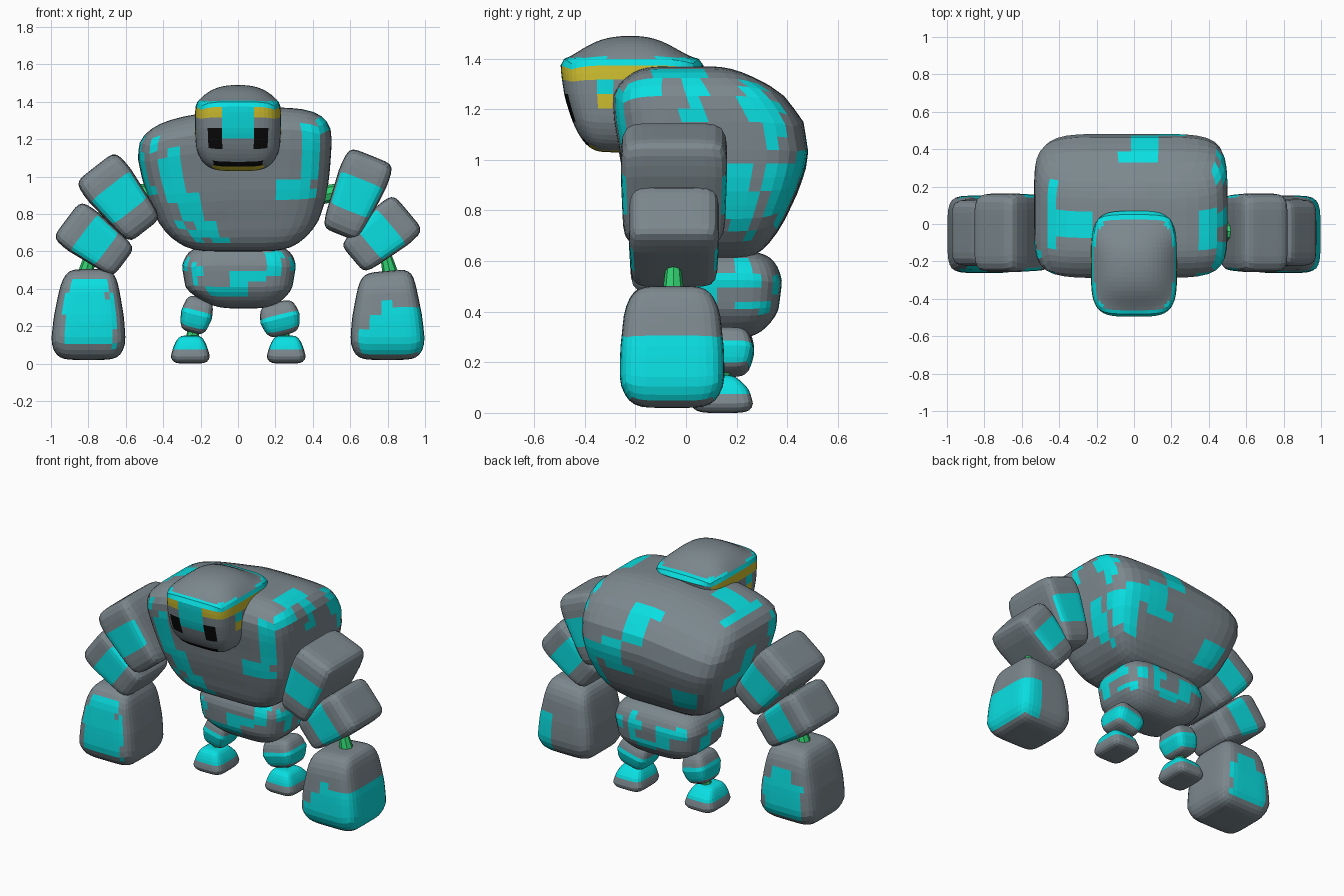
import bpy, bmesh, math
from mathutils import Vector

if "Cube" in bpy.data.objects:
    bpy.data.objects.remove(bpy.data.objects["Cube"])

COLOURS = {"grey": (.20, .245, .27), "cyan": (.003, .74, .76), "yellow": (.62, .52, .03),
           "black": (.003, .003, .003), "green": (.03, .62, .16)}
MATS = {}
for key, rgb in COLOURS.items():
    MATS[key] = bpy.data.materials.new(key)
    MATS[key].diffuse_color = (*rgb, 1)
KEYS = list(COLOURS)
# face name -> (axis, sign, u axis, v axis)
SIDES = {"left": (0, -1, 1, 2), "right": (0, 1, 1, 2), "front": (1, -1, 0, 2),
         "back": (1, 1, 0, 2), "bottom": (2, -1, 0, 1), "top": (2, 1, 0, 1)}


def lerp_rows(rows, z):
    for a, b in zip(rows, rows[1:]):
        if z <= b[0] + 1e-6:
            t = (z - a[0]) / (b[0] - a[0])
            return [p + (q - p) * t for p, q in zip(a[1:], b[1:])]
    return rows[-1][1:]


def block(name, rows, n=10, k=5, patches=(), warp=None, loc=(0, 0, 0), tilt=0):
    """Rounded gridded box; rows are (z, x0, x1, y0, y1), patches (colour, side, u0, u1, v0, v1)."""
    bm = bmesh.new()
    for axis, sign, ua, va in SIDES.values():
        grid = []
        for i in range(n + 1):
            line = []
            for j in range(n + 1):
                p = Vector((0, 0, 0))
                p[axis], p[ua], p[va] = sign, 2 * i / n - 1, 2 * j / n - 1
                p /= sum(abs(c) ** k for c in p) ** (1 / k)
                z = rows[0][0] + (p.z + 1) / 2 * (rows[-1][0] - rows[0][0])
                x0, x1, y0, y1 = lerp_rows(rows, z)
                v = Vector(((x0 + x1 + p.x * (x1 - x0)) / 2, (y0 + y1 + p.y * (y1 - y0)) / 2, z))
                line.append(bm.verts.new(warp(v) if warp else v))
            grid.append(line)
        for i in range(n):
            for j in range(n):
                f = bm.faces.new((grid[i][j], grid[i + 1][j], grid[i + 1][j + 1], grid[i][j + 1]))
                c = f.calc_center_median()
                for col, side, u0, u1, v0, v1 in patches:
                    if SIDES[side][:2] == (axis, sign) and u0 < c[ua] < u1 and v0 < c[va] < v1:
                        f.material_index = KEYS.index(col)
    bmesh.ops.remove_doubles(bm, verts=bm.verts, dist=1e-5)
    bmesh.ops.recalc_face_normals(bm, faces=bm.faces)
    me = bpy.data.meshes.new(name)
    bm.to_mesh(me)
    bm.free()
    for key in KEYS:
        me.materials.append(MATS[key])
    ob = bpy.data.objects.new(name, me)
    ob.location, ob.rotation_euler = loc, (0, math.radians(tilt), 0)
    bpy.context.collection.objects.link(ob)
    return ob


def cyan(*boxes):
    return [("cyan", *b) for b in boxes]


def joint(name, a, b, r1=.045, r2=.03):
    a, b = Vector(a), Vector(b)
    bpy.ops.mesh.primitive_cone_add(vertices=8, radius1=r1, radius2=r2, depth=(b - a).length,
                                    location=(a + b) / 2)
    ob = bpy.context.object
    ob.name = name
    ob.rotation_euler = (b - a).to_track_quat('Z', 'Y').to_euler()
    ob.data.materials.append(MATS["green"])


# Torso, with the left shoulder lower than the right
def drop_left(v):
    if v.x < 0:
        v.z += .16 * v.x * (v.z - .6) / .77
    return v


torso_patches = cyan(
    ("front", -.54, -.43, 1.14, 1.22), ("front", -.40, -.30, .88, 1.14),
    ("front", -.33, -.17, .83, .93), ("front", -.31, -.2, .74, .84), ("front", -.25, -.11, .66, .77),
    ("front", -.13, .14, .6, .66), ("front", .36, .5, .98, 1.28), ("front", .17, .4, .9, .98),
    ("right", -.26, -.08, 1.23, 1.31), ("right", 0, .08, 1.13, 1.4), ("right", .22, .31, 1.17, 1.32),
    ("right", .16, .27, .7, 1.0), ("right", .3, .38, 1.02, 1.22), ("right", .32, .45, .78, 1.0))
torso_patches += cyan(
    ("top", -.05, .15, .25, .48), ("top", .15, .33, .25, .33), ("top", -.55, -.4, -.13, .23),
    ("top", -.4, -.24, -.07, .08), ("top", .33, .52, -.13, .09), ("back", -.05, .15, 1.1, 1.3),
    ("back", .1, .25, .85, 1.1), ("back", .3, .42, .75, 1.05), ("back", -.35, -.2, .72, .85),
    ("left", -.2, -.1, .9, 1.2), ("left", .15, .3, .85, .95), ("left", .05, .15, .9, 1.1))
block("torso", [(.60, -.33, .34, -.18, .31), (.75, -.42, .43, -.20, .385), (.90, -.475, .475, -.24, .45),
                (1.02, -.51, .49, -.26, .485), (1.15, -.535, .5, -.285, .465),
                (1.27, -.54, .51, -.30, .385), (1.37, -.51, .50, -.25, .24)],
      n=14, k=5.5, patches=torso_patches, warp=drop_left)


# Domed head with brow band, eyes and mouth
def dome(v):
    t = max(0, (v.z - 1.4) / .09)
    v.z -= t * (.9 * v.x ** 2 + 1.0 * (v.y + .22) ** 2)
    return v


head_patches = [
    ("cyan", s, -.6, .6, 1.36, 1.405) for s in ("front", "left", "right", "back")] + [
    ("yellow", s, -.6, .6, 1.31, 1.36) for s in ("front", "left", "right")] + [
    ("cyan", "front", -.085, .085, 1.2, 1.41)] + [
    ("cyan", s, -.34, -.28, 1.25, 1.31) for s in ("left", "right")] + [
    ("yellow", s, -.34, -.28, 1.2, 1.25) for s in ("left", "right")] + [
    ("black", "front", .09, .16, 1.15, 1.26), ("black", "front", -.16, -.09, 1.15, 1.26),
    ("black", "front", -.14, .14, 1.05, 1.08), ("yellow", "bottom", -.13, .13, -.40, -.2),
    ("black", "bottom", -.14, .14, -.46, -.385)]
block("head", [(1.03, -.20, .20, -.41, -.14), (1.15, -.225, .225, -.45, -.03),
               (1.25, -.23, .23, -.48, .03), (1.38, -.23, .23, -.50, .075),
               (1.49, -.20, .20, -.44, -.02)], n=16, k=4.2, patches=head_patches, warp=dome)

# Pelvis
block("pelvis", [(.295, -.17, .23, .0, .31), (.40, -.28, .29, -.05, .365), (.52, -.3, .31, -.06, .38),
                 (.64, -.28, .30, -.04, .36)], n=12, k=4, patches=cyan(
    ("front", -.3, -.2, .42, .53), ("front", -.05, .04, .37, .5), ("front", .0, .16, .44, .51),
    ("front", .16, .24, .46, .62), ("front", -.16, .06, .36, .41), ("right", .0, .3, .5, .56),
    ("right", .05, .13, .4, .52), ("right", .18, .35, .4, .45), ("right", .2, .26, .5, .62),
    ("back", -.25, -.1, .5, .56), ("back", -.13, -.06, .4, .54), ("back", -.02, .1, .38, .44),
    ("back", .08, .14, .42, .6), ("back", .18, .27, .48, .55), ("left", .0, .2, .5, .56),
    ("left", .15, .25, .38, .5)))

# Arms: (x, z, tilt, length, width, depth) per segment, cyan stripe on front and back
SEGMENTS = {"left_upper_arm": (-.63, .882, -38, .435, .285, .21),
            "right_upper_arm": (.63, .90, 22, .455, .27, .21),
            "left_forearm": (-.763, .657, -53, .385, .26, .178),
            "right_forearm": (.762, .685, 50, .39, .265, .178)}
for name, (x, z, tilt, length, w, d) in SEGMENTS.items():
    h, a = length / 2, w / 2
    stripe = cyan(*[(s, -1, 1, -.33 * h, .36 * h) for s in ("front", "back")])
    block(name, [(-h, -a * .78, a * .78, -d * .95, d * .95), (h * .4, -a, a, -d, d), (h, -a, a, -d, d)],
          n=10, k=7, patches=stripe, loc=(x, -.047, z), tilt=tilt)


# Hands
def slope_right_hand(v):
    v.z += .09 * (v.x - .9) * max(0, (v.z - .2) / .3)
    return v


block("left_hand", [(.02, -.99, -.61, -.24, .13), (.12, -1, -.6, -.263, .153), (.25, -.985, -.61, -.26, .15),
                    (.40, -.955, -.635, -.245, .135), (.505, -.93, -.65, -.22, .11)], n=12, k=5.5, patches=cyan(
    ("front", -.93, -.66, .09, .36), ("front", -.9, -.7, .3, .44), ("back", -.93, -.66, .07, .3),
    ("back", -.85, -.7, .28, .38)))
block("right_hand", [(.02, .61, .99, -.24, .13), (.12, .6, 1, -.263, .153), (.25, .61, .985, -.26, .15),
                     (.40, .635, .955, -.245, .135), (.505, .65, .94, -.22, .11)], n=12, k=5.5, patches=cyan(
    ("front", .65, 1, .03, .2), ("front", .7, 1, .2, .26), ("front", .76, .88, .25, .32),
    ("front", .88, 1, .25, .31), ("right", -.3, .2, .03, .31), ("back", .85, 1, .03, .31)),
    warp=slope_right_hand)

# Legs and feet
for side, s, z, tilt, a, h in (("left", -.222, .26, 14, .085, .097), ("right", .225, .24, -14, .108, .09)):
    block(side + "_leg", [(-h, -a * .8, a * .8, -.09, .09), (0, -a, a, -.112, .112), (h, -a * .85, a * .85, -.09, .09)],
          n=8, k=4.5, loc=(s, .157, z), tilt=tilt,
          patches=cyan(*[(f, -.2, .2, -.06, .03) for f in ("front", "back", "left", "right")]))
for side, x in (("left", -.255), ("right", .258)):
    block(side + "_foot", [(0, x - .1, x + .1, .025, .265), (.04, x - .105, x + .105, .02, .265),
                           (.09, x - .09, x + .09, .03, .25), (.15, x - .065, x + .065, .05, .2)],
          n=8, k=5, patches=cyan(("top", -1, 1, -1, 1), *[
              (f, -1, 1, .075, 1) for f in ("front", "back", "left", "right")]))

# Green connecting joints
for side, m in (("left", -1), ("right", 1)):
    joint(side + "_shoulder_joint", (m * .44, -.04, .90), (m * .55, -.04, .92), .05, .045)
    joint(side + "_elbow_joint", (m * .66, -.05, .75), (m * .75, -.05, .80), .05, .05)
    joint(side + "_wrist_joint", (m * .82, -.05, .46), (m * .79, -.05, .58))
    joint(side + "_hip_joint", (m * .18, .18, .38), (m * .21, .17, .29))
    joint(side + "_ankle_joint", (m * .248, .14, .12), (m * .23, .155, .22), .035, .03)

for m in bpy.data.materials:
    if m.users and not m.is_grease_pencil:
        m.use_nodes = True
        m.node_tree.nodes["Principled BSDF"].inputs["Base Color"].default_value = m.diffuse_color
